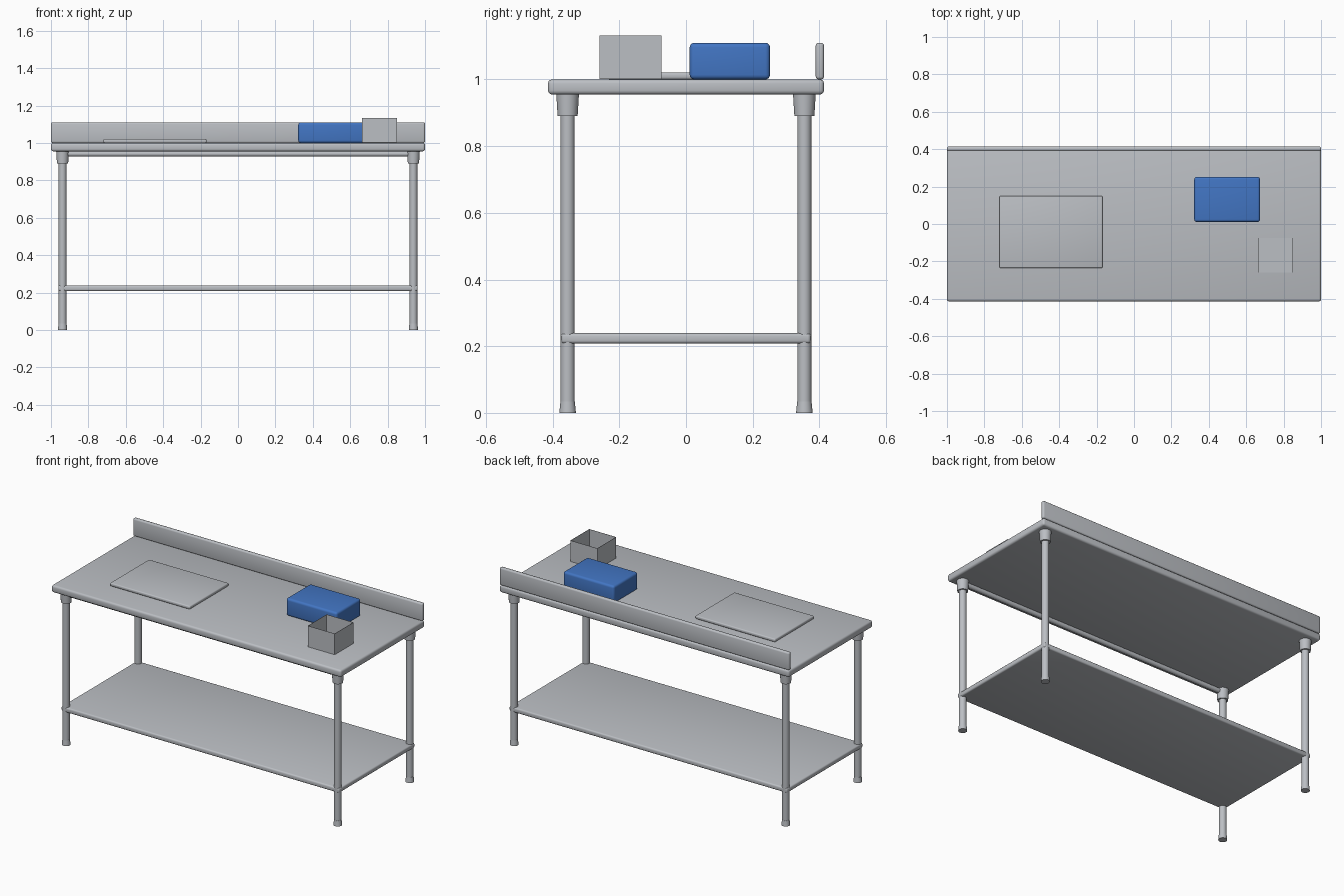
import bpy, math

if "Cube" in bpy.data.objects:
    bpy.data.objects.remove(bpy.data.objects["Cube"])

def material(name, rgb):
    m = bpy.data.materials.new(name)
    m.diffuse_color = (*rgb, 1)
    m.use_nodes = True
    m.node_tree.nodes["Principled BSDF"].inputs["Base Color"].default_value = m.diffuse_color
    return m

steel = material("brushed steel", (0.50, 0.52, 0.55))
blue = material("blue plastic", (0.055, 0.18, 0.55))

def finish(name, mat):
    ob = bpy.context.object
    ob.name = name
    ob.data.materials.append(mat)
    return ob

def box(name, x, y, z, bevel, mat=steel, segments=3):
    """Rounded box from (min, max) pairs."""
    bpy.ops.mesh.primitive_cube_add(size=1, location=[sum(p) / 2 for p in (x, y, z)])
    ob = finish(name, mat)
    ob.scale = [p[1] - p[0] for p in (x, y, z)]
    bpy.ops.object.transform_apply(location=False, rotation=False, scale=True)
    if bevel:
        b = ob.modifiers.new("rounding", 'BEVEL')
        b.width, b.segments = bevel, segments
        bpy.ops.object.modifier_apply(modifier=b.name)
        bpy.ops.object.shade_smooth_by_angle(angle=math.radians(35))
    return ob

def tube(name, x, y, z0, z1, r0, r1):
    """Upright round part, radius r0 at the bottom and r1 at the top."""
    bpy.ops.mesh.primitive_cone_add(vertices=32, radius1=r0, radius2=r1, depth=z1 - z0,
                                    location=(x, y, (z0 + z1) / 2))
    ob = finish(name, steel)
    bpy.ops.object.shade_smooth_by_angle(angle=math.radians(35))
    return ob

# Worktop, splashback and lower shelf
box("worktop", (-1, 1), (-0.414, 0.414), (0.955, 1.0), 0.012)
box("splashback", (-1, 1), (0.389, 0.414), (1.0, 1.11), 0.009)
box("lower_shelf", (-0.96, 0.96), (-0.374, 0.374), (0.208, 0.239), 0.009)

# Four legs with sockets and feet
for sx, side in ((-1, "left"), (1, "right")):
    for sy, end in ((-1, "front"), (1, "back")):
        x, y, tag = sx * 0.938, sy * 0.355, f"{end}_{side}"
        tube(f"leg_{tag}", x, y, 0.02, 0.956, 0.021, 0.021)
        tube(f"socket_{tag}", x, y, 0.89, 0.956, 0.030, 0.034)
        tube(f"foot_{tag}", x, y, 0.0, 0.034, 0.025, 0.0215)

# Front rail under the worktop
bpy.ops.mesh.primitive_cylinder_add(vertices=24, radius=0.0145, depth=1.876,
                                    location=(0, -0.355, 0.9415),
                                    rotation=(0, math.pi / 2, 0))
finish("front_rail", steel)
bpy.ops.object.shade_smooth_by_angle(angle=math.radians(35))

# Items on the worktop
box("cutting_board", (-0.72, -0.168), (-0.236, 0.15), (1.0, 1.021), 0.007)
box("blue_tub", (0.322, 0.674), (0.011, 0.252), (1.0, 1.11), 0.014, blue, 4)

# Open-topped thin sheet container
bin_ob = box("open_container", (0.664, 0.85), (-0.26, -0.074), (1.001, 1.132), 0)
bpy.context.view_layer.objects.active = bin_ob
bpy.ops.object.mode_set(mode='EDIT')
bpy.ops.mesh.select_all(action='DESELECT')
bpy.ops.object.mode_set(mode='OBJECT')
for f in bin_ob.data.polygons:
    f.select = f.normal.z > 0.5
bpy.ops.object.mode_set(mode='EDIT')
bpy.ops.mesh.delete(type='ONLY_FACE')
bpy.ops.object.mode_set(mode='OBJECT')
wall = bin_ob.modifiers.new("wall", 'SOLIDIFY')
wall.thickness, wall.offset = 0.002, -1
